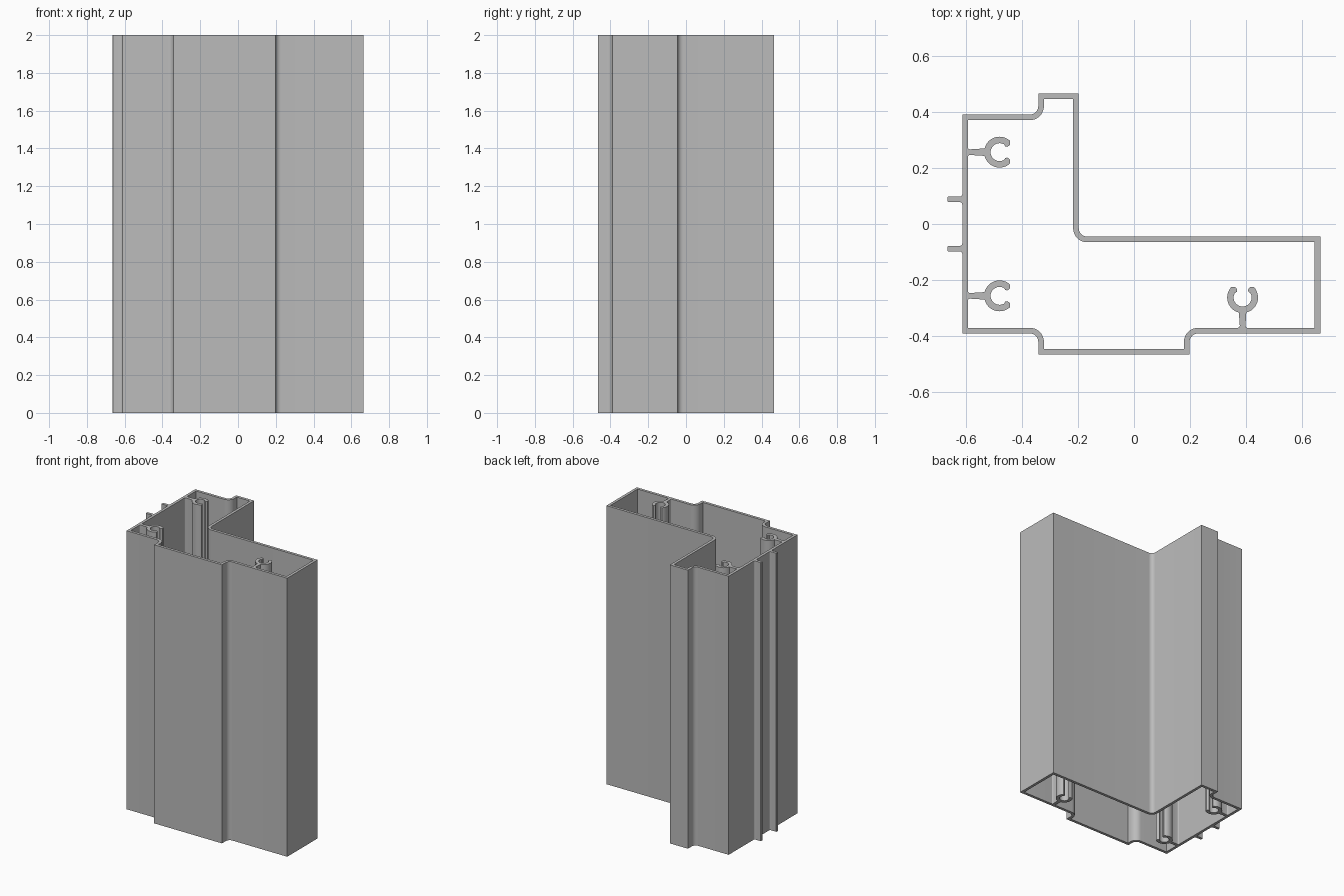
import bpy, bmesh
from math import cos, sin, pi, radians
from mathutils import Vector, Matrix

cube = bpy.data.objects.get("Cube")
if cube:
    bpy.data.objects.remove(cube, do_unlink=True)

HEIGHT = 2.0
WALL = 0.02

aluminium = bpy.data.materials.new("grey aluminium")
aluminium.use_nodes = True
grey = (0.5, 0.5, 0.5, 1)
aluminium.diffuse_color = grey
aluminium.node_tree.nodes["Principled BSDF"].inputs["Base Color"].default_value = grey


def finish(bm, name):
    bmesh.ops.recalc_face_normals(bm, faces=bm.faces)
    mesh = bpy.data.meshes.new(name)
    bm.to_mesh(mesh)
    bm.free()
    mesh.materials.append(aluminium)
    obj = bpy.data.objects.new(name, mesh)
    bpy.context.collection.objects.link(obj)
    bpy.ops.object.select_all(action='DESELECT')
    obj.select_set(True)
    bpy.context.view_layer.objects.active = obj
    bpy.ops.object.shade_smooth_by_angle(angle=radians(30))


def arc(cx, cy, r, start, end, steps=8):
    return [(cx + r * cos(radians(start + (end - start) * i / steps)),
             cy + r * sin(radians(start + (end - start) * i / steps))) for i in range(steps + 1)]


def extrude_profile(points, name, matrix=Matrix()):
    bm = bmesh.new()
    face = bm.faces.new([bm.verts.new(matrix @ Vector((x, y, 0))) for x, y in points])
    new = bmesh.ops.extrude_face_region(bm, geom=[face], use_keep_orig=True)["geom"]
    bmesh.ops.translate(bm, vec=(0, 0, HEIGHT),
                        verts=[g for g in new if isinstance(g, bmesh.types.BMVert)])
    finish(bm, name)


# Outer corners of the wall, counter-clockwise; True marks a filleted inward corner
corners = [(-0.612, -0.39, False), (-0.341, -0.39, True), (-0.341, -0.465, False),
           (0.198, -0.465, False), (0.198, -0.39, True), (0.664, -0.39, False),
           (0.664, -0.045, False), (-0.197, -0.045, True), (-0.197, 0.465, False),
           (-0.341, 0.465, False), (-0.341, 0.39, True), (-0.612, 0.39, False)]


def outline(inset, radius=0.03, steps=8):
    """Outline moved inward, with the filleted corners kept concentric."""
    pts = []
    for i, (x, y, rounded) in enumerate(corners):
        p = Vector((x, y))
        d1 = (p - Vector(corners[i - 1][:2])).normalized()
        d2 = (Vector(corners[(i + 1) % len(corners)][:2]) - p).normalized()
        q = p + inset * (Vector((-d1.y, d1.x)) + Vector((-d2.y, d2.x)))
        if not rounded:
            pts.append(q)
            continue
        r = radius + inset
        centre = q - d1 * r + d2 * r
        for k in range(steps + 1):
            a = pi / 2 * k / steps
            pts.append(centre - d2 * r * cos(a) + d1 * r * sin(a))
    return pts


# Hollow wall: four matching loops joined into a closed tube
bm = bmesh.new()
loops = [[bm.verts.new((p.x, p.y, z)) for p in outline(inset)]
         for inset, z in ((0, 0), (0, HEIGHT), (WALL, HEIGHT), (WALL, 0))]
count = len(loops[0])
for k in range(4):
    a, b = loops[k], loops[(k + 1) % 4]
    for i in range(count):
        j = (i + 1) % count
        bm.faces.new((a[i], a[j], b[j], b[i]))
finish(bm, "hollow_wall")


def mirrored(half):
    return half + [(x, -y) for x, y in reversed(half) if abs(y) > 1e-6]


def foot(x, half_width, r=0.008):
    """Small fillet where a web meets the wall."""
    return arc(x + r, half_width + r, r, 180, 270, 4)


# Screw channels: open C on a web, opening along local +x
def screw_channel(name, x, y, angle, web):
    half = foot(-web, 0.01)
    half += arc(0, 0, 0.055, 166, 50, 14)
    half += [(0.038, 0.039), (0.038, 0.029), (0.034, 0.023), (0.027, 0.019), (0.02, 0.021)]
    half += arc(0, 0, 0.032, 60, 180, 12)
    half[-1] = (-0.032, 0)
    matrix = Matrix.Translation((x, y, 0)) @ Matrix.Rotation(angle, 4, 'Z')
    extrude_profile(mirrored(half), name, matrix)


screw_channel("back_screw_channel", -0.479, 0.256, 0, 0.113)
screw_channel("front_screw_channel", -0.479, -0.256, 0, 0.113)
screw_channel("side_screw_channel", 0.387, -0.262, pi / 2, 0.108)

# Two thin fins on the outside of the right wall
for name, y in (("back_fin", 0.088), ("front_fin", -0.088)):
    half = foot(0, 0.01) + [(0.05, 0.01), (0.052, 0.008)]
    matrix = Matrix.Translation((-0.612, y, 0)) @ Matrix.Rotation(pi, 4, 'Z')
    extrude_profile(mirrored(half), name, matrix)
